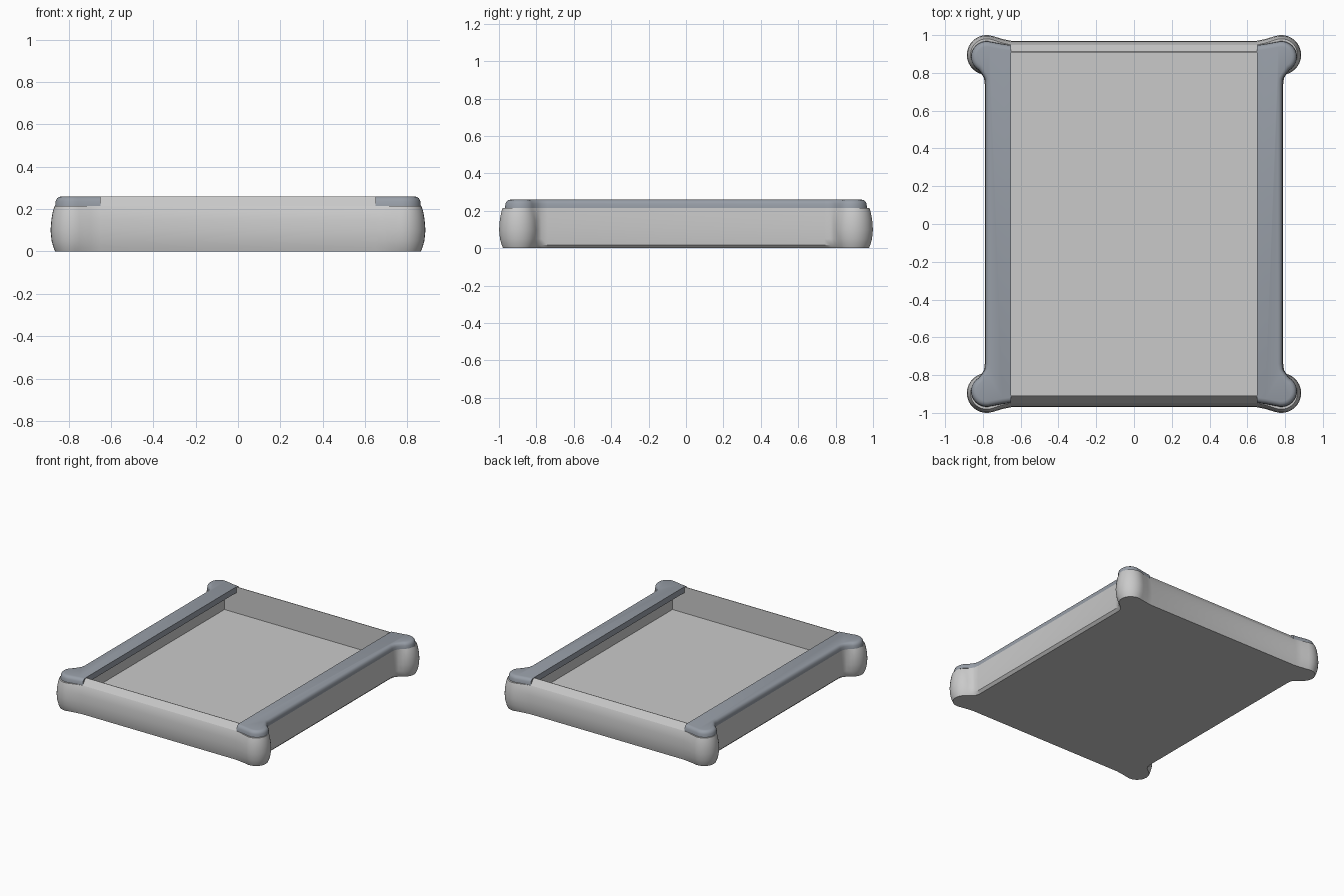
import bpy
import bmesh
from math import radians, sin, cos

if "Cube" in bpy.data.objects:
    bpy.data.objects.remove(bpy.data.objects["Cube"], do_unlink=True)

RAIL_X = 0.65              # inner edge of the side rails
IN_X, IN_Y = 0.75, 0.908   # inner walls of the tray
FLOOR_Z, SEAM_Z, TOP_Z = 0.06, 0.215, 0.26


def material(name, rgb):
    m = bpy.data.materials.new(name)
    m.use_nodes = True
    m.diffuse_color = (*rgb, 1)
    m.node_tree.nodes["Principled BSDF"].inputs["Base Color"].default_value = (*rgb, 1)
    return m


light_grey = material("light grey", (0.59, 0.59, 0.59))
slate_grey = material("slate grey", (0.31, 0.34, 0.385))


def quarter(r, wx, wy, cy):
    """Outline of one corner, from the end wall round the bump to the side wall."""
    pts = [(RAIL_X, wy), (0.695, wy + 0.3 * (cy + r - wy))]
    for i in range(15):
        a = radians(108 - 12 * i)
        pts.append((0.78 + r * cos(a), cy + r * sin(a)))
    return pts + [(wx + 0.016, 0.792), (wx + 0.004, 0.772), (wx, 0.74)]


def half(q):
    """Mirror a corner outline front to back."""
    return q + [(x, -y) for x, y in reversed(q)]


def full(q):
    """Mirror a half outline left to right."""
    h = half(q)
    return h + [(-x, y) for x, y in reversed(h)]


def loft(name, rings, mat):
    """Skin a stack of (outline, z) rings and cap both ends."""
    bm = bmesh.new()
    loops = [[bm.verts.new((x, y, z)) for x, y in pts] for pts, z in rings]
    for a, b in zip(loops, loops[1:]):
        n = len(a)
        for i in range(n):
            j = (i + 1) % n
            bm.faces.new((a[i], a[j], b[j], b[i]))
    bm.faces.new(loops[0])
    bm.faces.new(loops[-1])
    bmesh.ops.remove_doubles(bm, verts=bm.verts, dist=0.0002)
    bmesh.ops.recalc_face_normals(bm, faces=bm.faces)
    mesh = bpy.data.meshes.new(name)
    bm.to_mesh(mesh)
    bm.free()
    obj = bpy.data.objects.new(name, mesh)
    bpy.context.collection.objects.link(obj)
    mesh.materials.append(mat)
    bpy.ops.object.select_all(action="DESELECT")
    obj.select_set(True)
    bpy.context.view_layer.objects.active = obj
    bpy.ops.object.shade_smooth_by_angle(angle=radians(38))
    return obj


# Tray body: bulging outside, then over the rim and down to the floor
body_levels = [  # z, bump radius, side wall x, end wall y
    (0, 0.083, 0.768, 0.958),
    (0.018, 0.091, 0.786, 0.962),
    (0.05, 0.1, 0.789, 0.968),
    (0.1, 0.105, 0.79, 0.97),
    (0.15, 0.101, 0.79, 0.966),
    (0.19, 0.094, 0.788, 0.959),
    (SEAM_Z, 0.086, 0.787, 0.948),
]
rings = [(full(quarter(r, wx, wy, 0.895)), z) for z, r, wx, wy in body_levels]
inner = [(max(-IN_X, min(IN_X, x)), max(-IN_Y, min(IN_Y, y))) for x, y in rings[-1][0]]
rings += [(inner, SEAM_Z), (inner, FLOOR_Z)]
loft("tray_body", rings, light_grey)

# Sloping upper part of each end wall, between the rails
for side, s in (("front", -1), ("back", 1)):
    base = [(-RAIL_X, s * IN_Y), (RAIL_X, s * IN_Y), (RAIL_X, s * 0.948), (-RAIL_X, s * 0.948)]
    crest = [(x, s * min(abs(y), IN_Y + 0.004)) for x, y in base]
    loft(side + "_wall_ridge", [(base, SEAM_Z), (crest, TOP_Z)], light_grey)

# Side rails with rounded outer edges, overhanging the inside
rail_levels = [
    (SEAM_Z, 0.083, 0.787, 0.947),
    (0.238, 0.081, 0.786, 0.945),
    (0.25, 0.075, 0.781, 0.938),
    (0.257, 0.066, 0.773, 0.929),
    (TOP_Z, 0.054, 0.762, 0.918),
]
for side, s in (("right", -1), ("left", 1)):
    rings = [([(s * x, y) for x, y in half(quarter(r, wx, wy, 0.885))], z)
             for z, r, wx, wy in rail_levels]
    loft(side + "_rail", rings, slate_grey)
